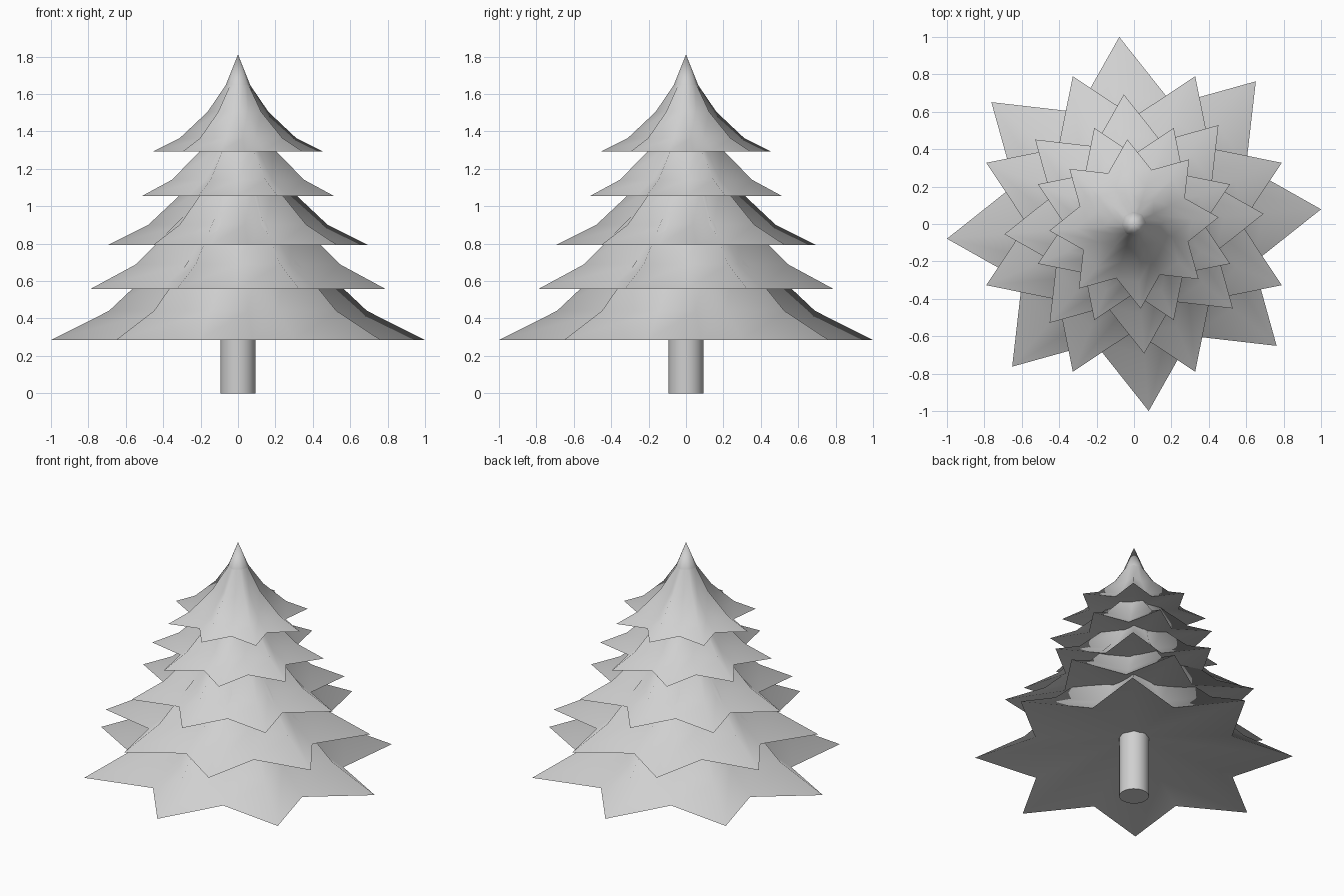
import bpy
import bmesh
import math

if "Cube" in bpy.data.objects:
    bpy.data.objects.remove(bpy.data.objects["Cube"], do_unlink=True)

grey = bpy.data.materials.new("plain grey")
grey.use_nodes = True
GREY = (0.63, 0.63, 0.63, 1)
grey.diffuse_color = GREY
grey.node_tree.nodes["Principled BSDF"].inputs["Base Color"].default_value = GREY

POINTS = 8
# Unit bough profile: tip radius, height, valley radius as a share of the tip
PROFILE = [(1, 0, 0.67), (0.69, 0.155, 0.67), (0.36, 0.465, 0.72), (0.145, 0.78, 0.93)]
APEX = 1.14
HOLLOW = 0.15  # rise of the underside at the middle


def finish(name, bm):
    mesh = bpy.data.meshes.new(name)
    bm.to_mesh(mesh)
    bm.free()
    mesh.materials.append(grey)
    obj = bpy.data.objects.new(name, mesh)
    bpy.context.collection.objects.link(obj)


def star_ring(bm, radius, z, valley, turn):
    """Ring of alternating tips and valleys."""
    ring = []
    for i in range(2 * POINTS):
        r = radius * (valley if i % 2 else 1)
        a = turn + i * math.pi / POINTS
        ring.append(bm.verts.new((r * math.cos(a), r * math.sin(a), z)))
    return ring


def fan(bm, ring, z):
    """Triangles from a ring to a point on the axis."""
    tip = bm.verts.new((0, 0, z))
    for a, b in zip(ring, ring[1:] + ring[:1]):
        bm.faces.new((a, b, tip))


def bough_tier(name, radius, base, turn):
    """Star-shaped skirt with a pointed cap and a shallow hollow underside."""
    bm = bmesh.new()
    turn = math.radians(turn)

    def ring_at(level):
        r, h, v = PROFILE[level]
        return star_ring(bm, radius * r, base + radius * h, v, turn)

    rings = [ring_at(k) for k in range(len(PROFILE))]
    n = 2 * POINTS
    for low, high in zip(rings, rings[1:]):
        for i in range(n):
            j = (i + 1) % n
            bm.faces.new((low[i], low[j], high[j], high[i]))
    # Cap and underside have their own rings so their rims stay crisp
    fan(bm, ring_at(-1), base + radius * APEX)
    fan(bm, ring_at(0)[::-1], base + radius * HOLLOW)
    for f in bm.faces:
        f.smooth = True
    finish(name, bm)


# Five tiers, alternately turned
TIERS = [(1.003, 0.285, 4.5), (0.855, 0.557, 22.5), (0.695, 0.794, 4.5),
         (0.555, 1.055, 22.5), (0.454, 1.293, 4.5)]
for k, (radius, base, turn) in enumerate(TIERS, 1):
    bough_tier(f"bough_tier_{k}", radius, base, turn)

# Trunk, running up into the lowest tier
bm = bmesh.new()
bmesh.ops.create_cone(bm, cap_ends=True, segments=24, radius1=0.094, radius2=0.094, depth=0.5)
bmesh.ops.translate(bm, verts=bm.verts, vec=(0, 0, 0.25))
for f in bm.faces:
    f.smooth = abs(f.normal.z) < 0.5
for e in bm.edges:
    e.smooth = all(f.smooth for f in e.link_faces)
finish("trunk", bm)
